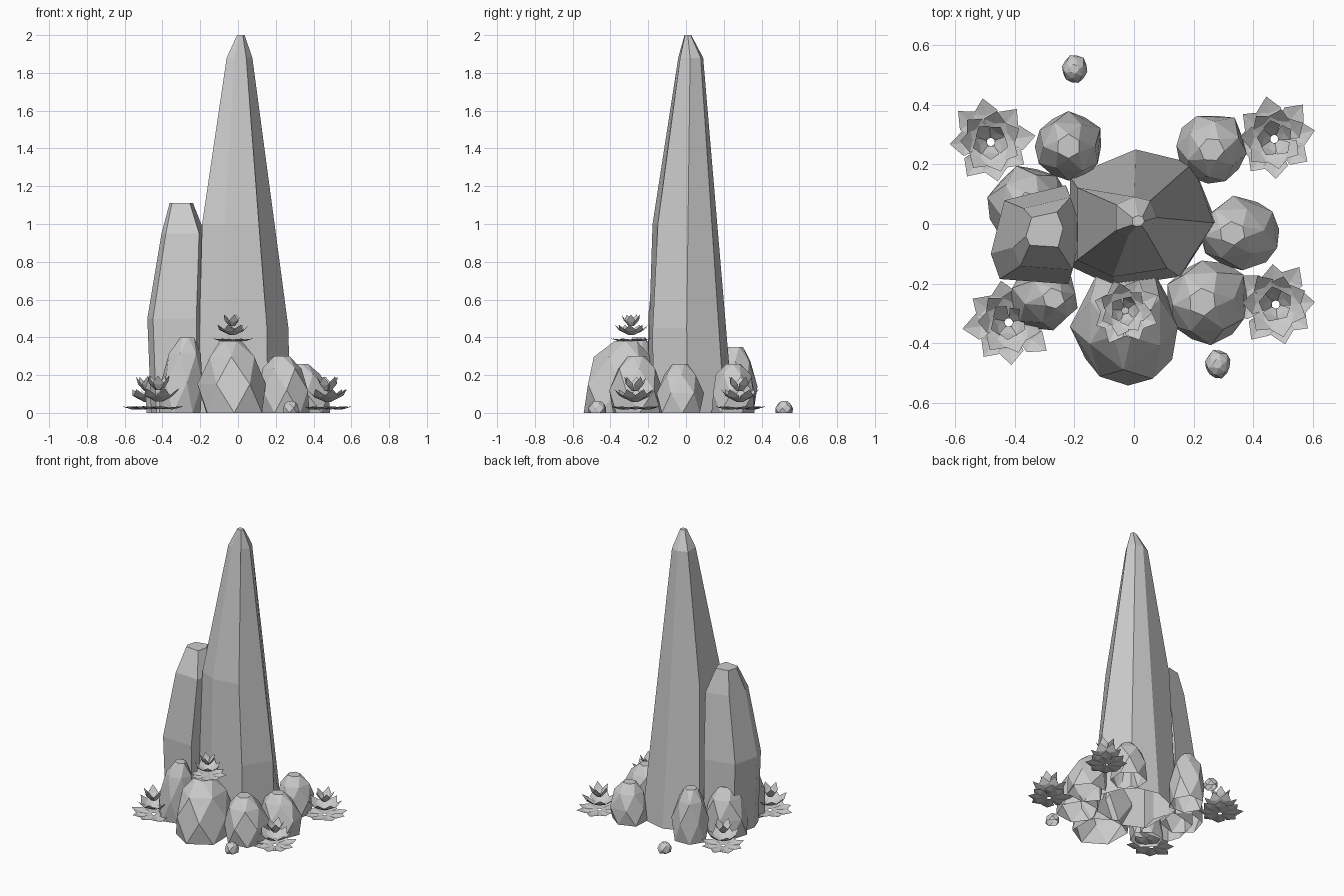
import bpy, bmesh, math, random

cube = bpy.data.objects.get("Cube")
if cube:
    bpy.data.objects.remove(cube)
random.seed(4)

stone = bpy.data.materials.new("stone_grey")
stone.use_nodes = True
GREY = (0.6, 0.6, 0.6, 1)
stone.diffuse_color = GREY
stone.node_tree.nodes["Principled BSDF"].inputs["Base Color"].default_value = GREY


def finish(name, bm):
    mesh = bpy.data.meshes.new(name)
    bm.to_mesh(mesh)
    bm.free()
    mesh.materials.append(stone)
    obj = bpy.data.objects.new(name, mesh)
    bpy.context.collection.objects.link(obj)
    return obj


def polygon(sides, turn):
    """Slightly irregular unit outline."""
    pts = []
    for i in range(sides):
        a = math.tau * (i + turn) / sides
        s = random.uniform(0.96, 1.1)
        pts.append((s * math.cos(a), s * math.sin(a)))
    return pts


def rock(name, rings):
    """Faceted hull, open underneath, around rings of (outline, z, x, y, rx, ry)."""
    bm = bmesh.new()
    for outline, z, x, y, rx, ry in rings:
        for u, v in outline:
            bm.verts.new((x + rx * u, y + ry * v, z))
    hull = bmesh.ops.convex_hull(bm, input=bm.verts[:])
    loose = {v for v in hull["geom_interior"] if isinstance(v, bmesh.types.BMVert)}
    bmesh.ops.delete(bm, geom=list(loose), context='VERTS')
    bmesh.ops.dissolve_limit(bm, angle_limit=0.1, verts=bm.verts[:], edges=bm.edges[:])
    bmesh.ops.recalc_face_normals(bm, faces=bm.faces[:])
    base = [f for f in bm.faces if all(v.co.z < 0.001 for v in f.verts)]
    bmesh.ops.delete(bm, geom=base, context='FACES')
    finish(name, bm)


def boulder(name, x, y, rx, ry, h, phase=0.0, lean=(0, 0)):
    """Low rock with steep sides, rounded shoulders and a small crown."""
    rock(name, [(polygon(6, phase + k / 2), h * z, x + lean[0] * z, y + lean[1] * z, rx * s, ry * s)
                for k, (z, s) in enumerate(((0, 0.96), (0.4, 1), (0.78, 0.75), (1, 0.33)))])


def succulent(name, x, y, z, size, turn=0.0):
    """Three tiers of broad, creased, pointed leaves."""
    bm = bmesh.new()
    # leaf count, reach, base height, tip height, half width
    tiers = ((8, 1.0, 0.15, 0.24, 0.29), (7, 0.74, 0.4, 0.86, 0.26), (5, 0.43, 0.8, 1.32, 0.2))
    for t, (count, reach, low, high, width) in enumerate(tiers):
        for i in range(count):
            a = turn + t * 0.4 + math.tau * i / count + random.uniform(-0.1, 0.1)
            r = reach * random.uniform(0.9, 1.06)
            mid = low + (high - low) * 0.5
            pts = ((0.09, 0.08, low), (0.09, -0.08, low), (r * 0.68, width, mid),
                   (r * 0.6, 0, mid - 0.07), (r * 0.68, -width, mid), (r, 0, high))
            v = [bm.verts.new((x + size * (p * math.cos(a) - q * math.sin(a)),
                               y + size * (p * math.sin(a) + q * math.cos(a)),
                               z + size * h)) for p, q, h in pts]
            for face in ((0, 1, 3), (0, 3, 2), (1, 4, 3), (2, 3, 5), (3, 4, 5)):
                bm.faces.new([v[j] for j in face])
    finish(name, bm)


# Tall central spire
spire = ((1, -.05), (.68, .8), (-.1, 1), (-1, .6), (-1, -.7), (-.4, -1), (.52, -.85))
rock("main_spire", [(spire, *ring) for ring in (
    (0, .03, .02, .245, .23), (.45, .03, .015, .237, .225), (1, .008, .01, .198, .187),
    (1.55, .012, .022, .115, .12), (1.88, .008, .025, .068, .066), (2, .015, .01, .02, .018))])

# Shorter spire beside it
slab = ((-.7, .7), (.67, 1), (1, .1), (.73, -.95), (-.8, -.85), (-1, -.35))
rock("side_spire", [(slab, *ring) for ring in (
    (0, -.32, -.04, .14, .165), (.5, -.33, -.04, .15, .17),
    (.95, -.29, -.035, .115, .125), (1.11, -.3, -.02, .062, .06))])

# Ring of boulders around the foot
boulder("front_boulder", -.02, -.36, .175, .195, .38, 0.5, (-.02, .04))
boulder("front_left_boulder", -.31, -.25, .11, .105, .4, 0.2, (.04, 0))
boulder("front_right_boulder", .25, -.26, .14, .14, .3, 0.1, (-.02, 0))
boulder("right_boulder", .36, -.03, .135, .115, .26, 0.1, (-.03, 0))
boulder("back_right_boulder", .26, .25, .12, .12, .26, 0.4)
boulder("back_left_boulder", -.22, .26, .115, .115, .35, 0.0)
boulder("left_boulder", -.35, .06, .135, .135, .33, 0.3)

# Loose pebbles
for label, px, py in (("front", .28, -.47), ("back", -.2, .52)):
    boulder(label + "_pebble", px, py, .043, .046, .063, 0.3)

# Succulents on the ground and one on the front boulder
for label, px, py, pz, size in (("back_left", -.48, .275, 0, .145), ("back_right", .47, .285, 0, .145),
                                ("front_left", -.42, -.33, 0, .15), ("front_right", .475, -.27, 0, .145),
                                ("boulder", -.03, -.29, .365, .118)):
    succulent(label + "_succulent", px, py, pz, size, random.uniform(0, 1))
